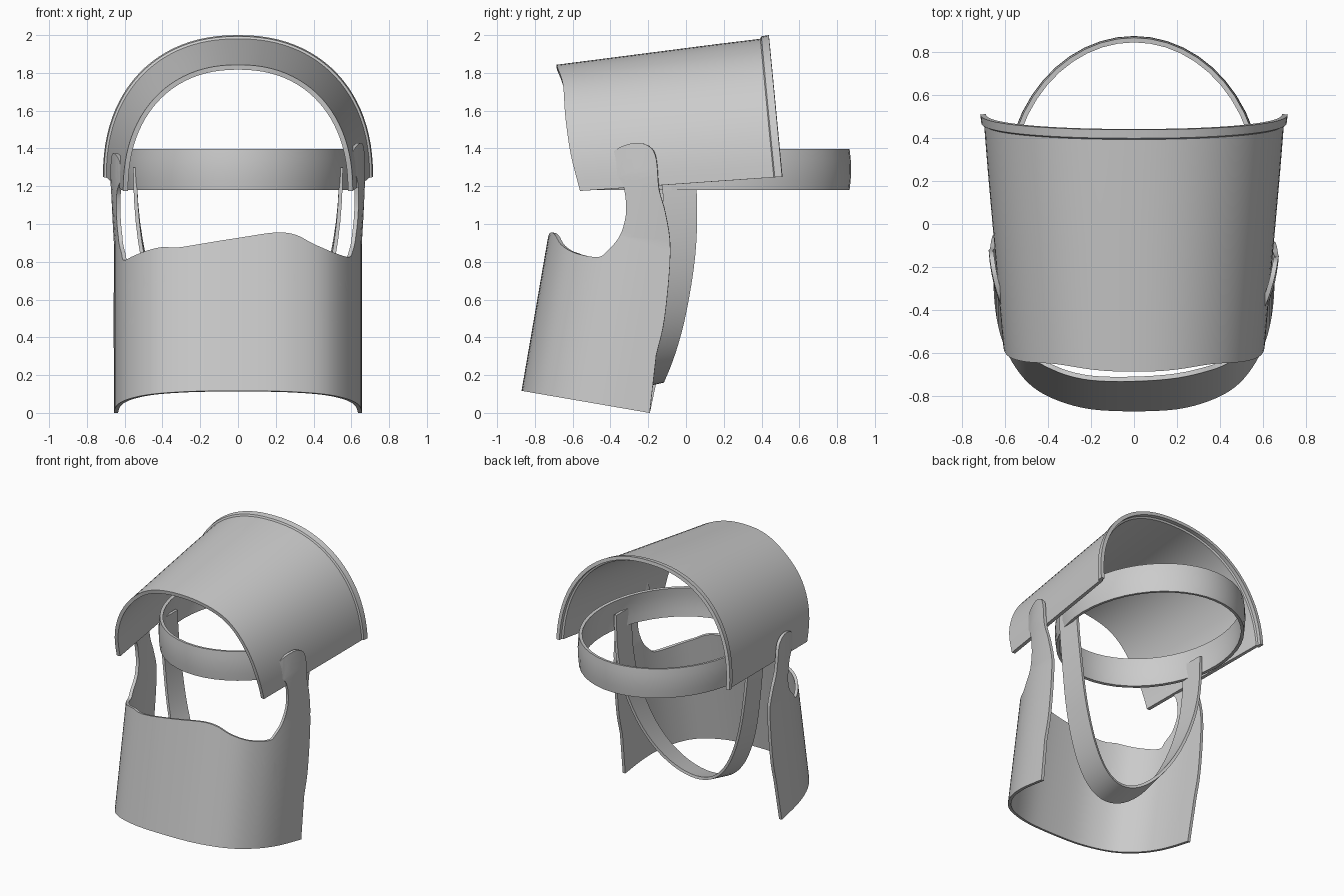
import bpy, bmesh, math
from mathutils import Vector

if "Cube" in bpy.data.objects:
    bpy.data.objects.remove(bpy.data.objects["Cube"])


def finish(name, bm, thickness):
    """Turn a sheet into a solid, smooth-shaded object."""
    bmesh.ops.recalc_face_normals(bm, faces=bm.faces)
    me = bpy.data.meshes.new(name)
    bm.to_mesh(me)
    bm.free()
    ob = bpy.data.objects.new(name, me)
    bpy.context.collection.objects.link(ob)
    bpy.ops.object.select_all(action='DESELECT')
    ob.select_set(True)
    bpy.context.view_layer.objects.active = ob
    mod = ob.modifiers.new("thickness", 'SOLIDIFY')
    mod.thickness, mod.offset = thickness, 0
    bpy.ops.object.modifier_apply(modifier=mod.name)
    bpy.ops.object.shade_smooth_by_angle(angle=math.radians(35))
    return ob


def sheet(name, rows, thickness, closed=False):
    """Quad sheet from rows of points."""
    bm = bmesh.new()
    vs = [[bm.verts.new(p) for p in r] for r in rows]
    for i in range(len(vs) if closed else len(vs) - 1):
        a, b = vs[i], vs[(i + 1) % len(vs)]
        for j in range(len(a) - 1):
            bm.faces.new((a[j], b[j], b[j + 1], a[j + 1]))
    return finish(name, bm, thickness)


def smooth(pts, n=4):
    """Catmull-Rom curve through 2D points."""
    p = [Vector(q) for q in pts]
    p = [2 * p[0] - p[1]] + p + [2 * p[-1] - p[-2]]
    out = []
    for i in range(1, len(p) - 2):
        for k in range(n):
            t = k / n
            out.append(0.5 * (2 * p[i] + (p[i + 1] - p[i - 1]) * t
                       + (2 * p[i - 1] - 5 * p[i] + 4 * p[i + 1] - p[i + 2]) * t * t
                       + (3 * p[i] - p[i - 1] - 3 * p[i + 1] + p[i + 2]) * t ** 3))
    return out + [p[-2]]


def interp(table, x):
    """Piecewise linear lookup in (x, y) pairs."""
    for (x0, y0), (x1, y1) in zip(table, table[1:]):
        if x <= x1:
            break
    return y0 + (y1 - y0) * (x - x0) / (x1 - x0)


def power(v, e):
    return math.copysign(abs(v) ** e, v)


# Head shell: tapered arch, narrow at the front, with small lips on both rims
front_y = smooth([(0, -.56), (.3, -.61), (.6, -.638), (.85, -.65), (1, -.685)])
rows = []
for i in range(49):
    a = math.pi * i / 48
    cx, h = power(math.cos(a), .9), power(math.sin(a), .9)
    yf, yb = interp(front_y, h), .51 - .07 * h
    row = []
    for v in (0, .03, .25, .5, .75, .965, .97, 1):
        lip = .012 if v > .966 else 0
        w = .595 + (.69 - .595) * v + lip
        base, top = 1.175 + .075 * v, 1.83 + .145 * v + lip
        row.append((cx * w, yf + (yb - yf) * v, base + (top - base) * h))
    rows.append(row)
sheet("head_shell", rows, .026)

# Head band: full horizontal ring inside the shell
rows = []
for i in range(48):
    a = math.tau * i / 48
    rows.append([((.58 + b) * math.cos(a), .17 + (.685 + b) * math.sin(a), z)
                 for z, b in ((1.18, 0), (1.235, .006), (1.29, .008), (1.345, .006), (1.395, 0))])
sheet("head_band", rows, .022, closed=True)

# Chin strap: hanging loop that sweeps forward towards the bottom
strap_y = smooth([(.1, -.23), (.3, -.15), (.55, -.085), (.9, -.035), (1.3, -.035)])
rows = []
for i in range(41):
    a = math.pi * i / 40
    z = 1.3 - 1.15 * power(math.sin(a), .95)
    x, y = .545 * math.cos(a), interp(strap_y, z)
    low = math.sin(a) ** 2
    rows.append([(x * (1 - .05 * k * low), y + .09 * k, z + .02 * k * low) for k in (-1, 0, 1)])
sheet("chin_strap", rows, .02)

# Face guard: outline drawn on the unrolled sheet, then wrapped on a U section
half = [(.2, .01), (.35, .05), (.46, .11), (.54, .2), (.6, .32), (.635, .48), (.648, .72)]
section = smooth([(-x, d) for x, d in reversed(half)] + [(0, 0)] + half, 4)
mid = len(section) // 2
lengths = [0]
for p, q in zip(section, section[1:]):
    lengths.append(lengths[-1] + (q - p).length)
lengths = [l - lengths[mid] for l in lengths]
sec_x = [(l, p.x) for l, p in zip(lengths, section)]
sec_d = [(l, p.y) for l, p in zip(lengths, section)]


def unroll(y, z, side):
    dy, dz = y + .87, z - .11
    return (side * (.985 * dy - .17 * dz + .42), .17 * dy + .985 * dz)


# hooked side arm, side view (y, z), from the notch up and down the rear edge
arm = [(-.43, .85), (-.36, .93), (-.325, 1.05), (-.335, 1.18), (-.365, 1.24), (-.425, 1.3),
       (-.39, 1.385), (-.28, 1.425), (-.2, 1.405), (-.165, 1.34), (-.15, 1.18), (-.115, 1.05),
       (-.09, .85), (-.12, .5), (-.165, .3)]
right = [unroll(y, z, 1) for y, z in arm]
left = [unroll(y + .03, z - .055 * min(1, max(0, z - .8) * 3), -1) for y, z in arm]
brow = [(-.72, .755), (-.58, .765), (-.41, .785), (-.3, .778), (0, .822), (.2, .853),
        (.31, .843), (.41, .80), (.54, .768), (.68, .766)]
edge = smooth(left[::-1] + brow + right, 4)
outline = [Vector((-1.1, 0))] + edge + [Vector((1.1, 0))]

bm = bmesh.new()
bm.faces.new([bm.verts.new((p.x, p.y, 0)) for p in outline])
bmesh.ops.triangulate(bm, faces=bm.faces)
for l in lengths[1:-1]:
    bmesh.ops.bisect_plane(bm, geom=bm.verts[:] + bm.edges[:] + bm.faces[:], dist=1e-5,
                           plane_co=(l, 0, 0), plane_no=(1, 0, 0))
for h in (.2, .4, .6, .9, 1.05, 1.2):
    bmesh.ops.bisect_plane(bm, geom=bm.verts[:] + bm.edges[:] + bm.faces[:], dist=1e-5,
                           plane_co=(0, h, 0), plane_no=(0, 1, 0))
for v in bm.verts:
    s, h = v.co.x, v.co.y
    x, d = interp(sec_x, s), interp(sec_d, s)
    x += math.copysign(.025 * min(1, max(0, h - .9) * 3), x)
    v.co = (x, -.86 + .985 * d + .17 * h, .115 - .17 * d + .985 * h)
finish("face_guard", bm, .022)
